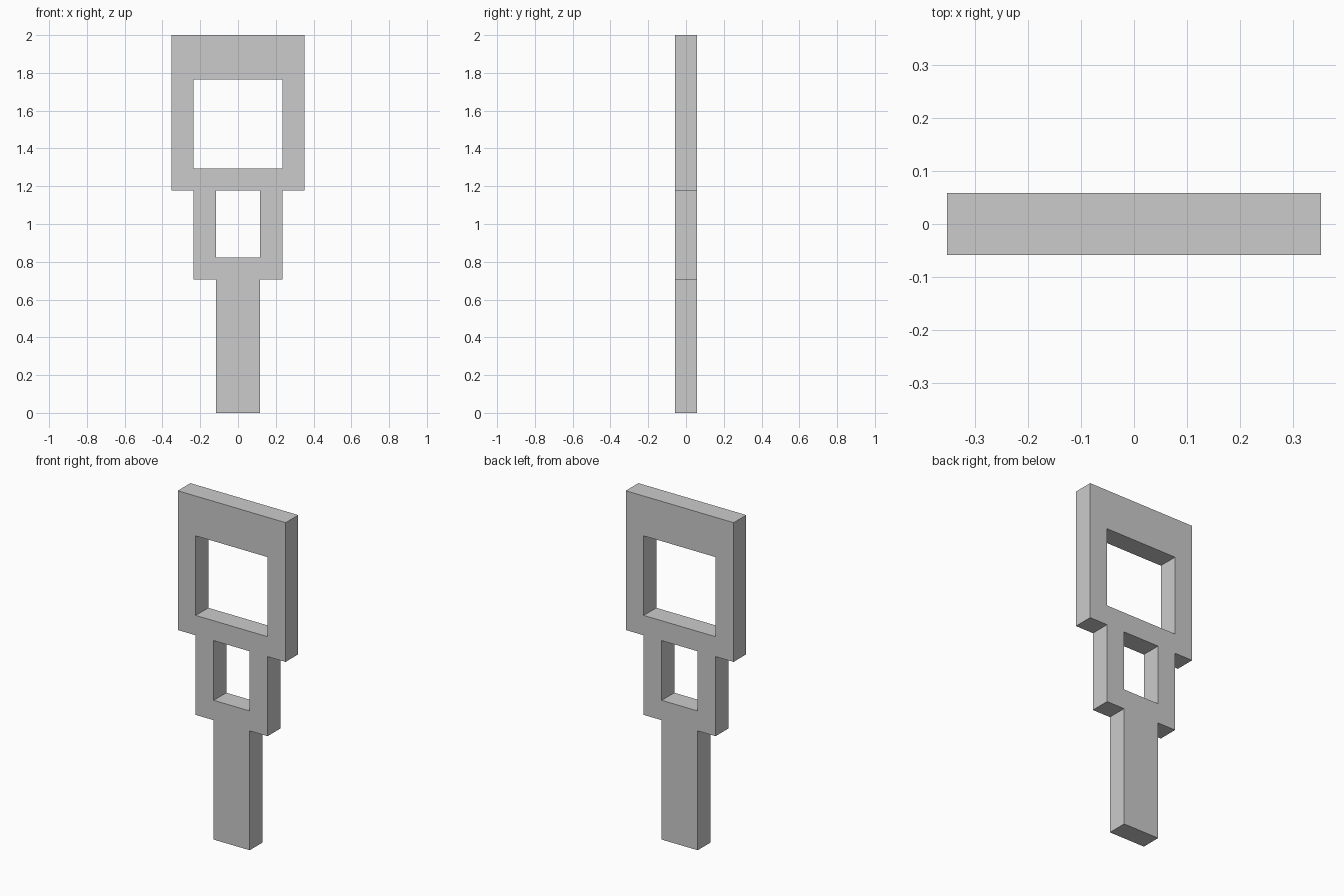
import bpy, bmesh
from math import pi, radians

if "Cube" in bpy.data.objects:
    bpy.data.objects.remove(bpy.data.objects["Cube"])

U = 2 / 17  # one grid cell of the design; the whole model is 17 cells tall


def mirrored(half):
    """Closed loop from the right-hand half of a profile, in cells."""
    return half + [(-x, z) for x, z in reversed(half)]


# Right half of the stepped silhouette: stem, collar, head
silhouette = mirrored([(1, 0), (1, 6), (2, 6), (2, 10), (3, 10), (3, 17)])
# Collar window and head window
collar_window = mirrored([(1, 7), (1, 10)])
head_window = mirrored([(2, 11), (2, 15)])

# Filled 2D profile, extruded one cell thick
profile = bpy.data.curves.new("paddle_profile", "CURVE")
profile.dimensions = "2D"
profile.fill_mode = "BOTH"
profile.extrude = U / 2
for loop in (silhouette, collar_window, head_window):
    spline = profile.splines.new("POLY")
    spline.points.add(len(loop) - 1)
    for point, (x, z) in zip(spline.points, loop):
        point.co = (x * U, z * U, 0, 1)
    spline.use_cyclic_u = True

paddle = bpy.data.objects.new("paddle", profile)
paddle.rotation_euler.x = pi / 2
bpy.context.collection.objects.link(paddle)
bpy.context.view_layer.objects.active = paddle
paddle.select_set(True)
bpy.ops.object.convert(target="MESH")
paddle = bpy.context.object
bpy.ops.object.transform_apply(location=False, rotation=True, scale=False)

# Weld the caps to the walls and tidy the flat faces
bm = bmesh.new()
bm.from_mesh(paddle.data)
bmesh.ops.remove_doubles(bm, verts=bm.verts, dist=1e-4)
bmesh.ops.dissolve_limit(bm, angle_limit=radians(1), verts=bm.verts, edges=bm.edges)
bmesh.ops.recalc_face_normals(bm, faces=bm.faces)
for face in bm.faces:
    face.smooth = False
bm.to_mesh(paddle.data)
bm.free()
paddle.name = "paddle"
